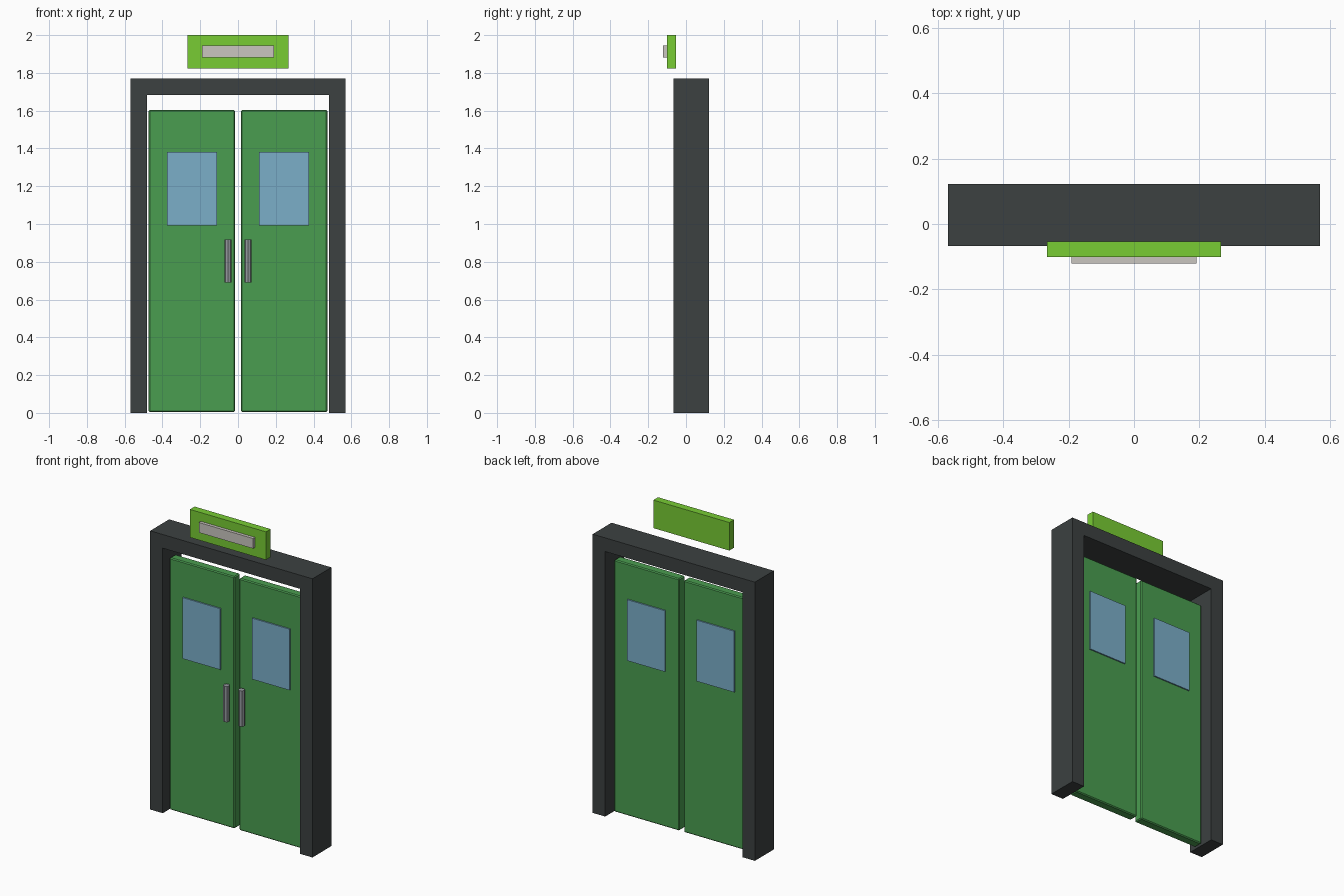
import bpy, bmesh, math

if "Cube" in bpy.data.objects:
    bpy.data.objects.remove(bpy.data.objects["Cube"])


def material(name, hex_code):
    """Flat material from an sRGB hex colour."""
    rgb = [int(hex_code[i:i + 2], 16) / 255 for i in (0, 2, 4)]
    lin = [c / 12.92 if c <= 0.04045 else ((c + 0.055) / 1.055) ** 2.4 for c in rgb]
    m = bpy.data.materials.new(name)
    m.diffuse_color = (*lin, 1)
    m.use_nodes = True
    m.node_tree.nodes["Principled BSDF"].inputs["Base Color"].default_value = m.diffuse_color
    return m


FRAME = material("charcoal", "3C4141")
DOOR = material("door green", "4A9D50")
GLASS = material("window blue", "7BAFC9")
METAL = material("handle grey", "969AA0")
SIGN = material("sign lime", "78CC34")
PLATE = material("plate pale grey", "CAC6C0")


def add_object(name, bm, mat):
    bmesh.ops.recalc_face_normals(bm, faces=bm.faces[:])
    mesh = bpy.data.meshes.new(name)
    bm.to_mesh(mesh)
    bm.free()
    mesh.materials.append(mat)
    ob = bpy.data.objects.new(name, mesh)
    bpy.context.collection.objects.link(ob)
    return ob


def box(name, lo, hi, mat, bevel=0):
    bm = bmesh.new()
    bmesh.ops.create_cube(bm, size=1)
    for v in bm.verts:
        v.co = [(a + b) / 2 + c * (b - a) for a, b, c in zip(lo, hi, v.co)]
    if bevel:
        bmesh.ops.bevel(bm, geom=bm.edges[:], offset=bevel, segments=1, affect='EDGES')
    return add_object(name, bm, mat)


# Door frame: one arch profile extruded front to back
profile = [(-0.57, 0), (-0.57, 1.77), (0.57, 1.77), (0.57, 0),
           (0.482, 0), (0.482, 1.683), (-0.482, 1.683), (-0.482, 0)]
bm = bmesh.new()
face = bm.faces.new([bm.verts.new((x, -0.067, z)) for x, z in profile])
ext = bmesh.ops.extrude_face_region(bm, geom=[face])
bmesh.ops.translate(bm, vec=(0, 0.19, 0),
                    verts=[g for g in ext["geom"] if isinstance(g, bmesh.types.BMVert)])
add_object("door_frame", bm, FRAME)

# Two door leaves with windows and pull handles
for side, s in (("left", -1), ("right", 1)):
    def span(a, b):
        return sorted((s * a, s * b))

    x0, x1 = span(0.016, 0.473)
    box(side + "_door", (x0, -0.012, 0.004), (x1, 0.046, 1.604), DOOR, 0.006)
    x0, x1 = span(0.111, 0.376)
    box(side + "_window", (x0, -0.02, 0.992), (x1, 0.054, 1.38), GLASS)

    bm = bmesh.new()
    bmesh.ops.create_cone(bm, cap_ends=True, segments=8, radius1=0.019,
                          radius2=0.019, depth=0.228)
    bmesh.ops.translate(bm, verts=bm.verts[:], vec=(s * 0.053, -0.04, 0.804))
    add_object(side + "_handle", bm, METAL)

# Sign above the door with a raised blank plate
box("sign_board", (-0.267, -0.101, 1.822), (0.267, -0.054, 2.0), SIGN)
box("sign_plate", (-0.191, -0.121, 1.881), (0.191, -0.1, 1.945), PLATE)
